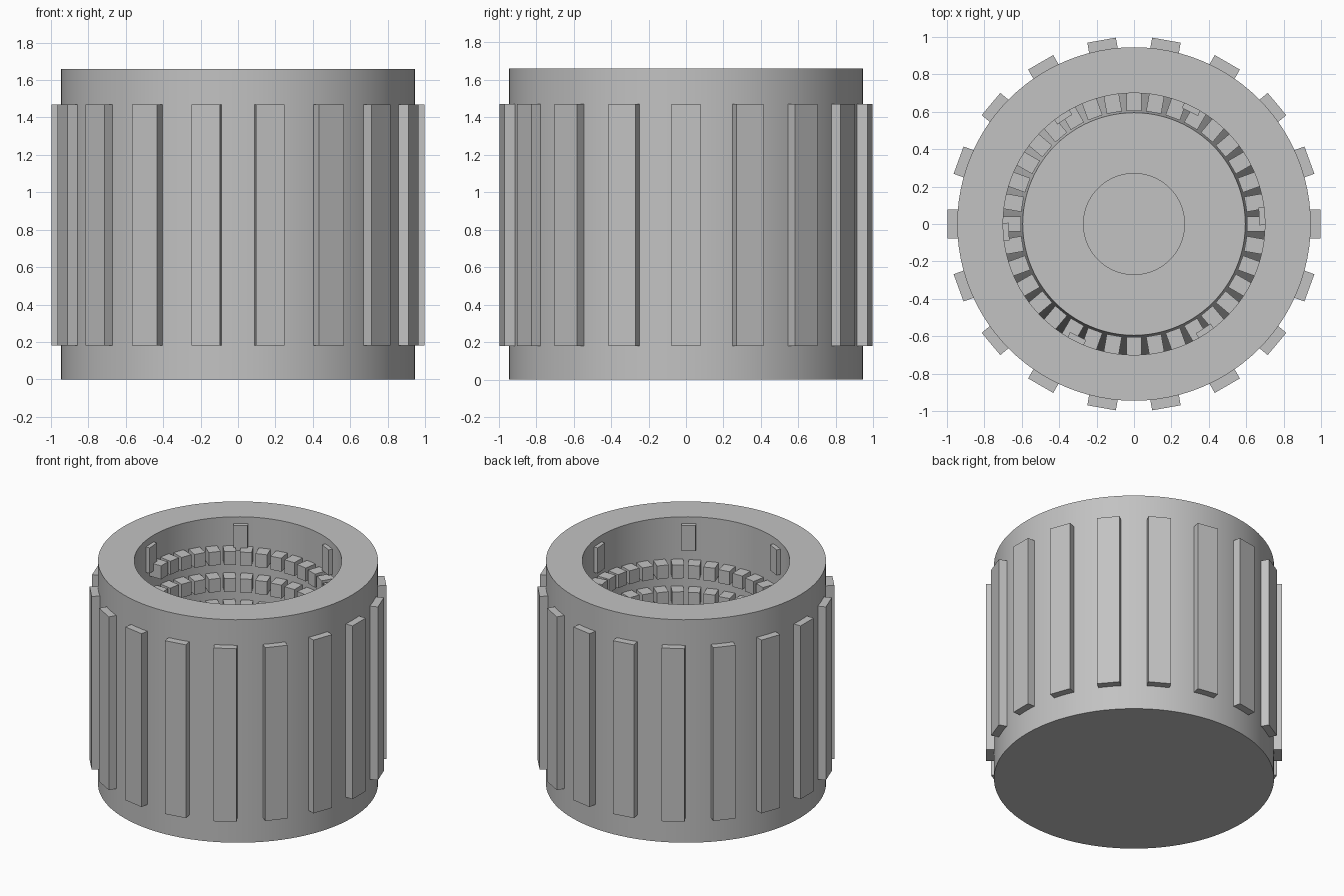
import bpy, bmesh, math
from mathutils import Matrix, Vector

cube = bpy.data.objects.get("Cube")
if cube:
    bpy.data.objects.remove(cube, do_unlink=True)

# Single plain grey
grey = bpy.data.materials.new("plain grey")
grey.use_nodes = True
GREY = (0.54, 0.54, 0.54, 1)
grey.diffuse_color = GREY
grey.node_tree.nodes["Principled BSDF"].inputs["Base Color"].default_value = GREY


def finish(bm, name, smooth=False):
    bmesh.ops.recalc_face_normals(bm, faces=bm.faces)
    mesh = bpy.data.meshes.new(name)
    bm.to_mesh(mesh)
    bm.free()
    mesh.materials.append(grey)
    obj = bpy.data.objects.new(name, mesh)
    bpy.context.collection.objects.link(obj)
    if smooth:
        bpy.ops.object.select_all(action="DESELECT")
        obj.select_set(True)
        bpy.context.view_layer.objects.active = obj
        bpy.ops.object.shade_smooth_by_angle(angle=math.radians(30))
    return obj


def lathe(name, profile, steps=96):
    """Spin an (r, z) profile that starts and ends on the axis."""
    bm = bmesh.new()
    verts = [bm.verts.new((r, 0, z)) for r, z in profile]
    edges = [bm.edges.new(pair) for pair in zip(verts, verts[1:])]
    bmesh.ops.spin(bm, geom=verts + edges, cent=(0, 0, 0), axis=(0, 0, 1),
                   angle=math.tau, steps=steps, use_duplicate=False)
    bmesh.ops.remove_doubles(bm, verts=bm.verts, dist=1e-4)
    return finish(bm, name, smooth=True)


def radial_blocks(name, placements, r_in, r_out, width, height):
    """Boxes around the axis; placements are (degrees, bottom z)."""
    bm = bmesh.new()
    size = Matrix.Diagonal((r_out - r_in, width, height, 1))
    for deg, z in placements:
        turn = Matrix.Rotation(math.radians(deg), 4, "Z")
        move = Matrix.Translation(Vector(((r_in + r_out) / 2, 0, z + height / 2)))
        bmesh.ops.create_cube(bm, size=1, matrix=turn @ move @ size)
    return finish(bm, name)


# Cup: outer wall, rim, bore, tapered plug with a shallow round recess
lathe("cap_body", [
    (0, 0), (0.945, 0), (0.945, 1.66), (0.70, 1.66), (0.70, 0.20),
    (0.595, 0.75), (0.27, 0.75), (0.27, 0.735), (0, 0.735)])

# Grip ribs on the outside
radial_blocks("grip_ribs", [(i * 20, 0.18) for i in range(18)],
              0.92, 0.998, 0.155, 1.29)

# Small stops near the rim
radial_blocks("rim_stops", [(3.5 + i * 60, 1.42) for i in range(6)],
              0.67, 0.71, 0.096, 0.19)

# Segmented screw thread climbing counter-clockwise inside the bore
PITCH, STEP, TURNS = 0.20, 10, 3
thread = [(180 - i * STEP, 1.374 - PITCH * i * STEP / 360)
          for i in range(TURNS * 360 // STEP)]
radial_blocks("thread_teeth", thread, 0.605, 0.71, 0.082, 0.10)
